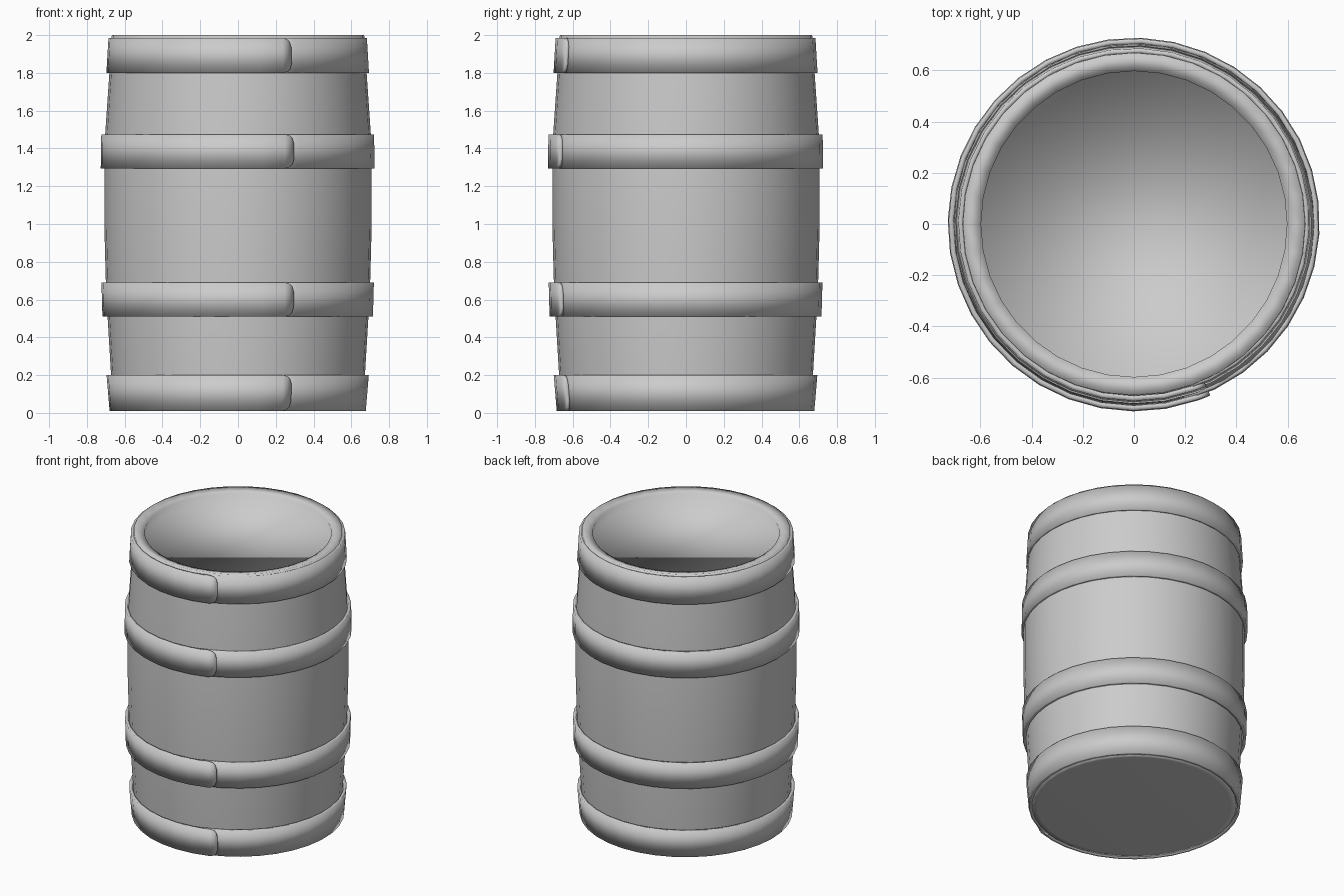
import bpy, bmesh
from math import sin, cos, radians, sqrt

if "Cube" in bpy.data.objects:
    bpy.data.objects.remove(bpy.data.objects["Cube"])

SIDES = 36


def finish(bm, name):
    bmesh.ops.recalc_face_normals(bm, faces=bm.faces)
    for f in bm.faces:
        f.smooth = True
    me = bpy.data.meshes.new(name)
    bm.to_mesh(me)
    bm.free()
    ob = bpy.data.objects.new(name, me)
    bpy.context.collection.objects.link(ob)
    return ob


def skin(bm, rings):
    """Join successive vertex rings with quads and cap the two ends."""
    for a, b in zip(rings, rings[1:]):
        for i in range(len(a)):
            j = (i + 1) % len(a)
            bm.faces.new((a[i], a[j], b[j], b[i]))
    bm.faces.new(rings[0])
    bm.faces.new(rings[-1])


def lathe(name, profile):
    """Spin (radius, z) points about z and cap both ends."""
    bm = bmesh.new()
    rings = [[bm.verts.new((r * cos(radians(360 * i / SIDES)),
                            r * sin(radians(360 * i / SIDES)), z))
              for i in range(SIDES)] for r, z in profile]
    skin(bm, rings)
    return finish(bm, name)


def hoop(name, z0, z1, r0, r1, start=-66.0, wrap=368.0, thick=0.02):
    """Metal strap wound once round the barrel, its rounded end overlapping."""
    bm = bmesh.new()
    corner = 4.0
    angles = [0, 0.8, 2, 4] + [4 + (wrap - 4) * i / SIDES
                               for i in range(1, SIDES + 1)]
    zm, half = (z0 + z1) / 2, (z1 - z0) / 2
    rings = []
    for a in angles:
        t = max(0, 1 - a / corner)
        h = half - 0.05 * (1 - sqrt(1 - t * t))
        k = 0.006 * max(0, 1 - a / 90) - 0.009 * max(0, (a - 270) / 98)
        ang = radians(start - a)
        ring = []
        for dz, dr in ((-h, 0), (h, 0), (h, -thick), (-h, -thick)):
            r = r0 + (r1 - r0) * (dz + half) / (2 * half) + k + dr
            ring.append(bm.verts.new((r * cos(ang), r * sin(ang), zm + dz)))
        rings.append(ring)
    skin(bm, rings)
    return finish(bm, name)


# Bulging barrel wall, rounded rim, and slightly recessed lid
lathe("barrel_body", [
    (0.62, 0.01), (0.655, 0.012), (0.672, 0.20), (0.69, 0.50), (0.70, 0.70),
    (0.708, 1.0), (0.708, 1.29), (0.703, 1.48), (0.681, 1.80),
    (0.668, 2.0), (0.597, 1.985), (0.597, 1.93)])

# Four wound straps: bottom z, top z, radius at bottom, radius at top
for part, dims in {
    "bottom_hoop": (0.01, 0.20, 0.680, 0.696),
    "lower_hoop": (0.51, 0.69, 0.718, 0.723),
    "upper_hoop": (1.295, 1.475, 0.727, 0.724),
    "top_hoop": (1.80, 1.985, 0.697, 0.686),
}.items():
    hoop(part, *dims)
